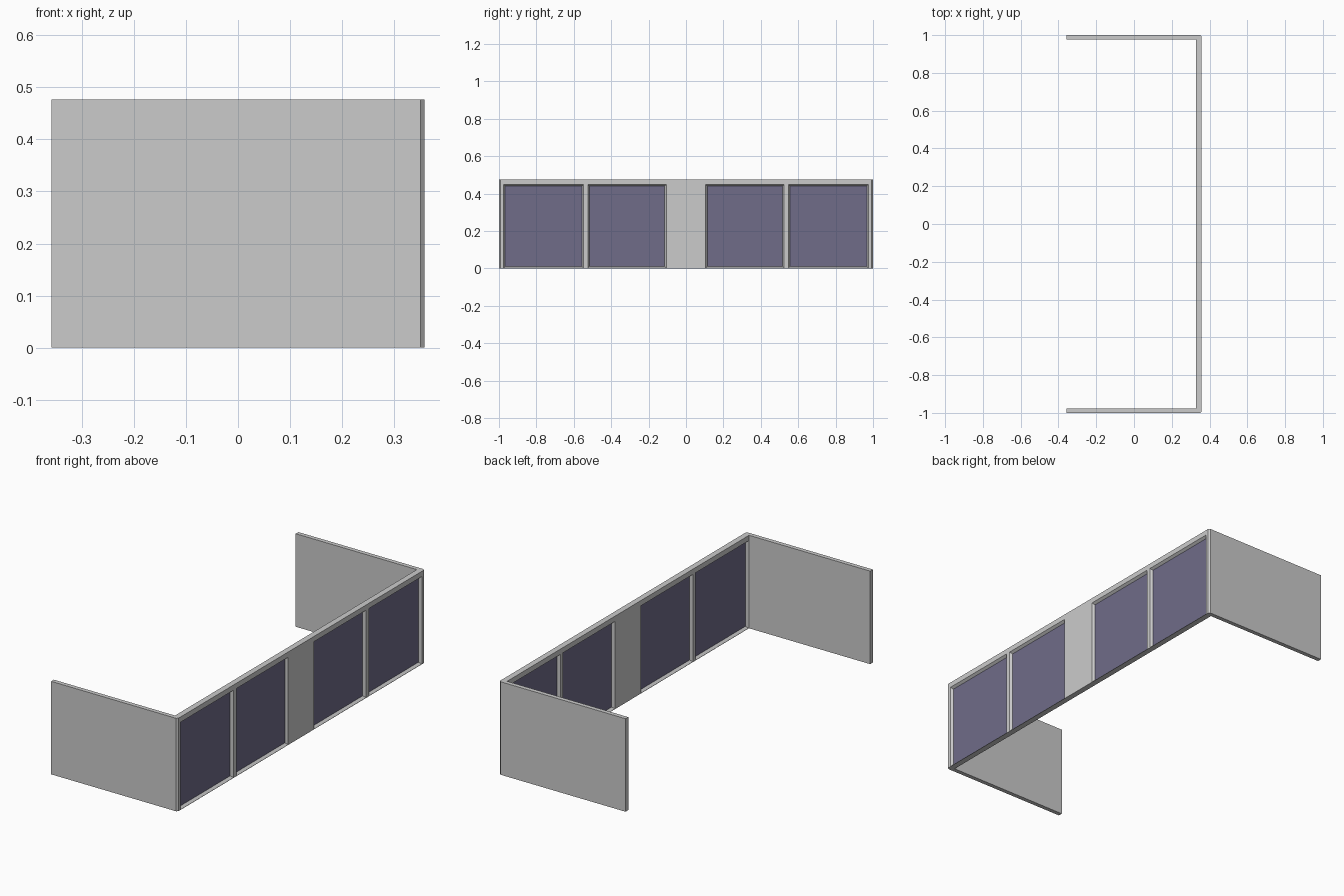
import bpy, bmesh
from mathutils import Vector

if "Cube" in bpy.data.objects:
    bpy.data.objects.remove(bpy.data.objects["Cube"])

H = 0.476            # height
X0, X1 = 0.328, 0.358  # long wall inner / outer face
T = 0.022            # end wall thickness

glass = bpy.data.materials.new("dark_glass")
glass.diffuse_color = (0.16, 0.15, 0.25, 1)
glass.use_nodes = True
glass.node_tree.nodes["Principled BSDF"].inputs["Base Color"].default_value = glass.diffuse_color
grey = bpy.data.materials.new("wall_grey")
grey.diffuse_color = (0.8, 0.8, 0.8, 1)
grey.use_nodes = True
grey.node_tree.nodes["Principled BSDF"].inputs["Base Color"].default_value = grey.diffuse_color


def box(bm, lo, hi):
    lo, hi = Vector(lo), Vector(hi)
    verts = bmesh.ops.create_cube(bm, size=1)["verts"]
    for v in verts:
        v.co = Vector([(lo[i] + hi[i]) / 2 + v.co[i] * (hi[i] - lo[i]) for i in range(3)])


def finish(bm, name, mats=()):
    me = bpy.data.meshes.new(name)
    bmesh.ops.recalc_face_normals(bm, faces=bm.faces)
    bm.to_mesh(me)
    bm.free()
    for m in mats:
        me.materials.append(m)
    ob = bpy.data.objects.new(name, me)
    bpy.context.collection.objects.link(ob)


# Long wall with chamfered outer corners
bm = bmesh.new()
box(bm, (X0, -1, 0), (X1, 1, H))
corners = [e for e in bm.edges if all(v.co.x > X1 - 0.001 for v in e.verts)
           and abs(e.verts[0].co.y - e.verts[1].co.y) < 1e-5]
bmesh.ops.bevel(bm, geom=corners, offset=0.008, segments=1, affect='EDGES')

# Window openings, cut into the wall as a grid
half = [(0.105, 0.525), (0.547, 0.976)]
windows = half + [(-b, -a) for a, b in half]
Z0, Z1 = 0.0015, 0.449


def cut(co, no):
    bmesh.ops.bisect_plane(bm, geom=bm.verts[:] + bm.edges[:] + bm.faces[:],
                           plane_co=co, plane_no=no)


for w in windows:
    for y in w:
        cut((0, y, 0), (0, 1, 0))
for z in (Z0, Z1):
    cut((0, 0, z), (0, 0, 1))

# Sloped reveals and dark panes on both sides
bm.normal_update()
panes = []
for f in bm.faces:
    c = f.calc_center_median()
    if abs(f.normal.x) > 0.9 and Z0 < c.z < Z1 and any(a < c.y < b for a, b in windows):
        panes.append(f)
bmesh.ops.inset_individual(bm, faces=panes, thickness=0.013, depth=-0.013)
for f in panes:
    f.material_index = 1
finish(bm, "window_wall", (grey, glass))

# End walls
for side, s in (("front", -1), ("back", 1)):
    bm = bmesh.new()
    ya, yb = sorted((s * 1.0, s * (1 - T)))
    box(bm, (-X1, ya, 0), (X0, yb, H))
    finish(bm, side + "_end_wall", (grey,))
